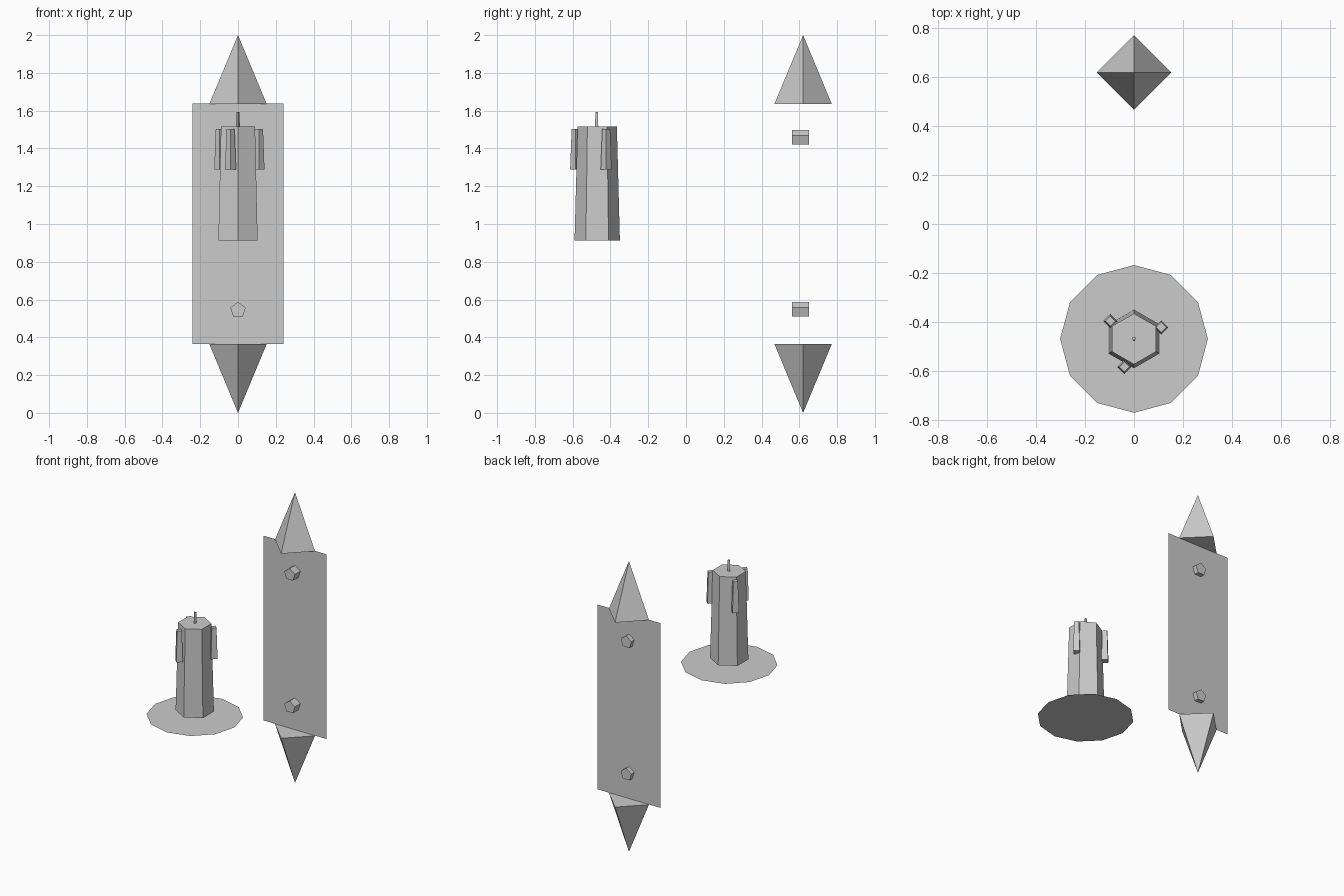
import bpy, math
from mathutils import Vector

if "Cube" in bpy.data.objects:
    bpy.data.objects.remove(bpy.data.objects["Cube"])

grey = bpy.data.materials.new("plain_grey")
grey.diffuse_color = (0.6, 0.6, 0.6, 1)
grey.use_nodes = True
grey.node_tree.nodes["Principled BSDF"].inputs["Base Color"].default_value = grey.diffuse_color

CANDLE_Y = -0.47   # candle and dish axis
PANEL_Y = 0.62     # plate and spike axis


def make(name, verts, faces):
    mesh = bpy.data.meshes.new(name)
    mesh.from_pydata(verts, [], faces)
    mesh.materials.append(grey)
    obj = bpy.data.objects.new(name, mesh)
    bpy.context.collection.objects.link(obj)
    return obj


def ring(center, radius, sides, start):
    """Polygon of points around a vertical axis."""
    return [Vector(center) + Vector((radius * math.cos(start + i * math.tau / sides),
                                     radius * math.sin(start + i * math.tau / sides), 0))
            for i in range(sides)]


def prism(name, low, high, r_low, r_high, sides, start=math.pi / 2):
    """Closed, possibly tapered, prism between two centres."""
    verts = ring(low, r_low, sides, start) + ring(high, r_high, sides, start)
    n = sides
    faces = [tuple(reversed(range(n))), tuple(range(n, 2 * n))]
    faces += [(i, (i + 1) % n, n + (i + 1) % n, n + i) for i in range(n)]
    return make(name, verts, faces)


# Dish: a flat twelve-sided sheet hanging just below the candle
make("dish", ring((0, CANDLE_Y, 0.879), 0.302, 12, math.pi / 2), [tuple(range(12))])

# Candle body and wick
prism("candle", (0, CANDLE_Y, 0.913), (0, CANDLE_Y, 1.517), 0.12, 0.104, 6)
prism("wick", (0, CANDLE_Y, 1.513), (0, CANDLE_Y, 1.592), 0.011, 0.01, 3, -math.pi / 2)

# Wax drips, widening downwards
for k, angle in enumerate((23, 143, 251)):
    a = math.radians(angle)
    x, y = 0.121 * math.cos(a), CANDLE_Y + 0.121 * math.sin(a)
    prism(f"wax_drip_{k + 1}", (x, y, 1.289), (x, y, 1.502), 0.029, 0.021, 4)

# Back plate: a single upright sheet
make("back_plate",
     [(-0.24, PANEL_Y, 0.366), (0.24, PANEL_Y, 0.366),
      (0.24, PANEL_Y, 1.637), (-0.24, PANEL_Y, 1.637)], [(0, 1, 2, 3)])

# Four-sided spikes above and below the plate
for name, base_z, tip_z in (("top_spike", 1.635, 2.0), ("bottom_spike", 0.365, 0.0)):
    verts = ring((0, PANEL_Y, base_z), 0.152, 4, 0) + [(0, PANEL_Y, tip_z)]
    faces = [(3, 2, 1, 0)] + [(i, (i + 1) % 4, 4) for i in range(4)]
    if tip_z < base_z:
        faces = [tuple(reversed(f)) for f in faces]
    make(name, verts, faces)

# Five-sided studs passing through the plate
for name, z in (("upper_stud", 1.455), ("lower_stud", 0.544)):
    stud = prism(name, (0, 0, -0.045), (0, 0, 0.045), 0.0425, 0.0425, 5)
    stud.rotation_euler = (math.pi / 2, 0, 0)
    stud.location = (0, 0.606, z)
